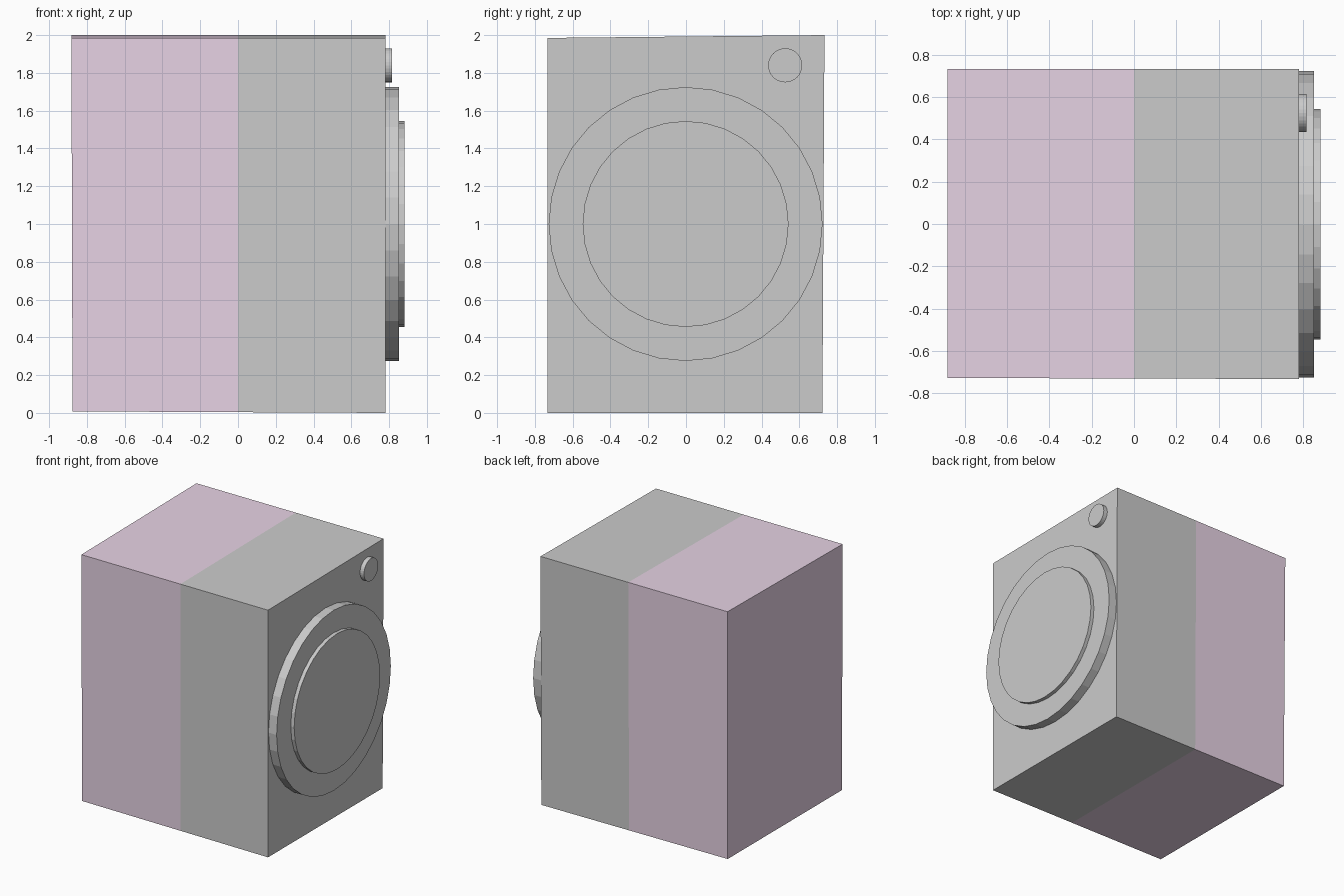
import bpy
import bmesh
import math
from mathutils import Matrix

if "Cube" in bpy.data.objects:
    bpy.data.objects.remove(bpy.data.objects["Cube"])


def finish(bm, name, mats=()):
    bmesh.ops.recalc_face_normals(bm, faces=bm.faces)
    mesh = bpy.data.meshes.new(name)
    bm.to_mesh(mesh)
    bm.free()
    for m in mats:
        mesh.materials.append(m)
    obj = bpy.data.objects.new(name, mesh)
    bpy.context.collection.objects.link(obj)
    return obj


def material(name, color):
    mat = bpy.data.materials.new(name)
    mat.diffuse_color = color
    mat.use_nodes = True
    mat.node_tree.nodes["Principled BSDF"].inputs["Base Color"].default_value = mat.diffuse_color
    return mat


def disc(name, radius, x0, x1, y, z):
    # Flat-sided disc whose axis runs along x
    bm = bmesh.new()
    place = Matrix.Translation(((x0 + x1) / 2, y, z)) @ Matrix.Rotation(math.pi / 2, 4, 'Y')
    bmesh.ops.create_cone(bm, cap_ends=True, segments=32, radius1=radius,
                          radius2=radius, depth=x1 - x0, matrix=place)
    return finish(bm, name)


# Cabinet: slightly skewed box, split at the middle into two colours
grey = material("cabinet_grey", (0.8, 0.8, 0.8, 1))
mauve = material("cabinet_mauve", (0.8, 0.65, 0.78, 1))
bm = bmesh.new()
bmesh.ops.create_cube(bm, size=2)
for v in bm.verts:
    right, back, top = v.co.x > 0, v.co.y > 0, v.co.z > 0
    x = 0.78 if right else (-0.882 if top else -0.876)
    y = (0.733 if top else 0.722) if back else (-0.733 if right else -0.728)
    z = (2.0 if back else 1.985) if top else (0.0 if right else 0.008)
    v.co = (x, y, z)
bmesh.ops.bisect_plane(bm, geom=bm.verts[:] + bm.edges[:] + bm.faces[:],
                       plane_co=(0, 0, 0), plane_no=(1, 0, 0))
for f in bm.faces:
    f.material_index = 1 if f.calc_center_median().x < 0 else 0
finish(bm, "cabinet", (grey, mauve))

# Round door, raised window and control knob
disc("door_ring", 0.725, 0.77, 0.852, -0.002, 1.0)
disc("door_window", 0.545, 0.84, 0.882, -0.002, 1.0)
disc("control_knob", 0.09, 0.77, 0.815, 0.525, 1.84)
